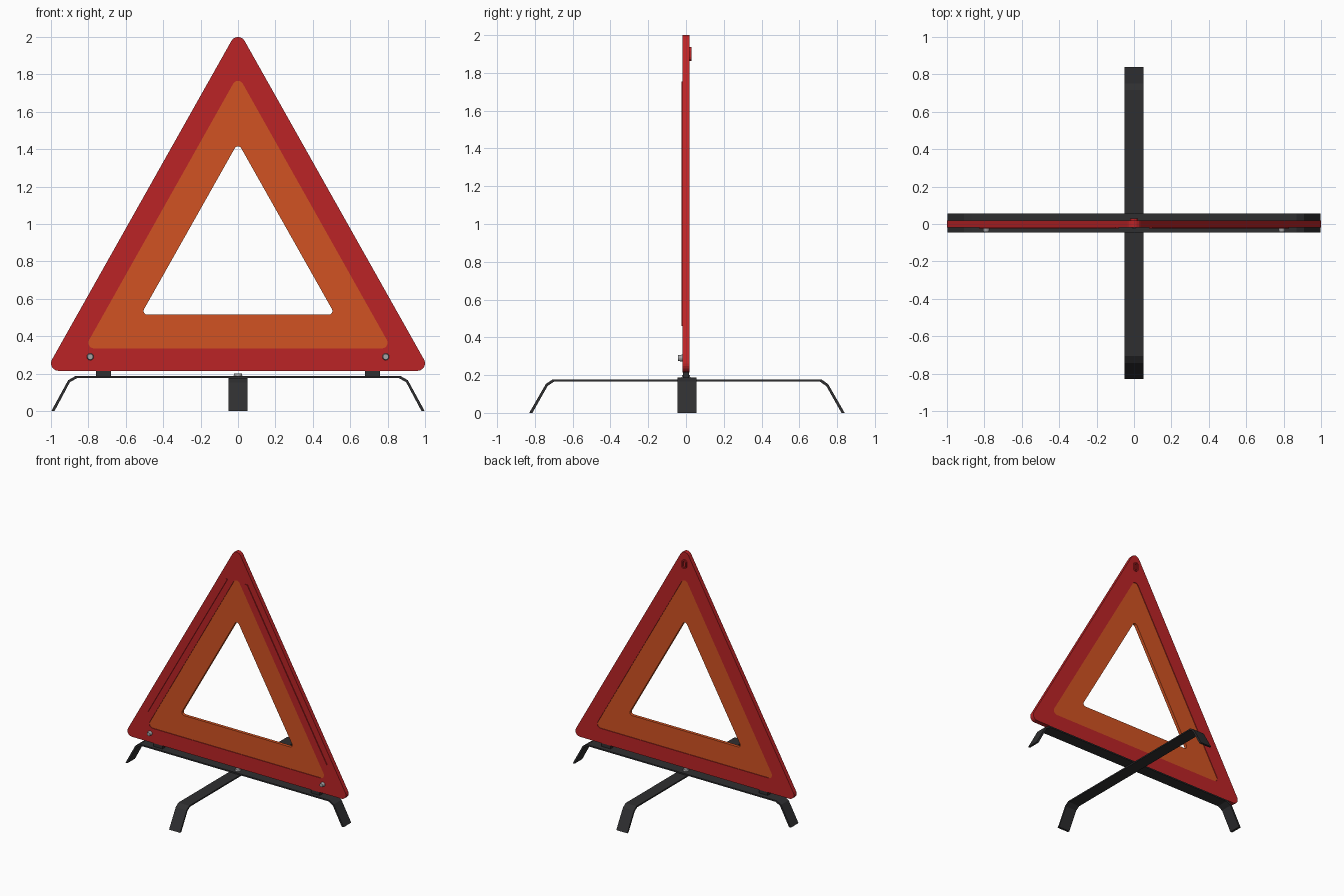
import bpy, bmesh, math
from mathutils import Matrix, Vector

cube = bpy.data.objects.get("Cube")
if cube:
    bpy.data.objects.remove(cube, do_unlink=True)


def material(name, rgb):
    m = bpy.data.materials.new(name)
    m.use_nodes = True
    m.diffuse_color = (*rgb, 1)
    m.node_tree.nodes["Principled BSDF"].inputs["Base Color"].default_value = (*rgb, 1)
    return m


RED = material("reflector red", (0.50, 0.017, 0.019))
ORANGE = material("fluorescent orange", (0.64, 0.085, 0.016))
BLACK = material("black metal", (0.028, 0.028, 0.030))
STEEL = material("rivet steel", (0.38, 0.38, 0.39))


def finish(name, bm, mat):
    bmesh.ops.recalc_face_normals(bm, faces=bm.faces)
    mesh = bpy.data.meshes.new(name)
    bm.to_mesh(mesh)
    bm.free()
    mesh.materials.append(mat)
    ob = bpy.data.objects.new(name, mesh)
    bpy.context.collection.objects.link(ob)
    return ob


def rounded_loop(centres, r, steps=6):
    """Outline of circles of radius r joined by tangents, counterclockwise in x, z."""
    pts, n = [], len(centres)
    for i, c in enumerate(centres):
        before, after = Vector(centres[i - 1]), Vector(centres[(i + 1) % n])
        d0, d1 = Vector(c) - before, after - Vector(c)
        a0 = math.atan2(-d0.x, d0.y)
        turn = (math.atan2(-d1.x, d1.y) - a0) % math.tau
        for k in range(steps + 1):
            a = a0 + turn * k / steps
            pts.append((c[0] + r * math.cos(a), c[1] + r * math.sin(a)))
    return pts


def triangle(top, bottom, half, r):
    return rounded_loop([(0, top - r), (r - half, bottom + r), (half - r, bottom + r)], r)


def ring(name, outer, inner, y0, y1, mat):
    """Flat frame between two outlines, from y0 to y1."""
    bm = bmesh.new()
    loops = [[bm.verts.new((x, y, z)) for x, z in pts]
             for pts, y in ((outer, y0), (outer, y1), (inner, y1), (inner, y0))]
    n = len(outer)
    for j in range(4):
        a, b = loops[j], loops[(j + 1) % 4]
        for i in range(n):
            k = (i + 1) % n
            bm.faces.new((a[i], a[k], b[k], b[i]))
    return finish(name, bm, mat)


def prism(name, pts, y0, y1, mat):
    """Profile in x, z extruded along y."""
    bm = bmesh.new()
    face = bm.faces.new([bm.verts.new((x, y0, z)) for x, z in pts])
    ext = bmesh.ops.extrude_face_region(bm, geom=[face])
    moved = [v for v in ext["geom"] if isinstance(v, bmesh.types.BMVert)]
    bmesh.ops.translate(bm, vec=(0, y1 - y0, 0), verts=moved)
    return finish(name, bm, mat)


def box(name, x, y, z, mat):
    return prism(name, [(x[0], z[0]), (x[1], z[0]), (x[1], z[1]), (x[0], z[1])], *y, mat)


def rivet(name, loc, r, depth, axis):
    bm = bmesh.new()
    bmesh.ops.create_cone(bm, cap_ends=True, segments=16, radius1=r, radius2=r * 0.8, depth=depth)
    turn = Matrix.Rotation(math.pi / 2, 4, "X") if axis == "y" else Matrix()
    bmesh.ops.transform(bm, matrix=Matrix.Translation(loc) @ turn, verts=bm.verts)
    return finish(name, bm, STEEL)


# Reflective panel: red border, recessed orange band, open centre
outer = triangle(2.0, 0.215, 1.0, 0.04)
seam = triangle(1.765, 0.335, 0.80, 0.03)
hole = triangle(1.415, 0.515, 0.505, 0.02)
ring("red_border", outer, seam, -0.018, 0.018, RED)
ring("orange_band", seam, hole, -0.013, 0.013, ORANGE)

# Thin raised strips on the two sloping arms, and corner rivets
for side, s in (("left", 1), ("right", -1)):
    strip = [(s * x, z) for x, z in ((0.08, 1.755), (0.10, 1.755), (0.83, 0.46), (0.81, 0.46))]
    prism(side + "_arm_strip", strip, -0.024, -0.016, RED)
    rivet(side + "_corner_rivet", (s * 0.79, -0.029, 0.29), 0.019, 0.026, "y")
    box(side + "_bracket", sorted((s * 0.68, s * 0.76)), (-0.017, 0.017), (0.18, 0.225), BLACK)

# Hanging loop on the back
spine = [(0, 1.915), (0, 1.885)]
ring("hanging_loop", rounded_loop(spine, 0.022), rounded_loop(spine, 0.011), 0.016, 0.03, RED)


# Crossed bent-strip feet
def foot_bar(name, half):
    profile = half + [(-x, z) for x, z in reversed(half)]
    under = [(x - 0.017 if z < 0.1 else x - 0.009, max(0, z - 0.011)) for x, z in half]
    profile += [(-x, z) for x, z in under] + list(reversed(under))
    return prism(name, profile, -0.05, 0.05, BLACK)


long_foot = foot_bar("long_foot_bar", [(0.998, 0), (0.908, 0.165), (0.868, 0.188)])
long_foot.location.y = 0.005
cross_foot = foot_bar("cross_foot_bar", [(0.835, 0), (0.747, 0.153), (0.712, 0.177)])
cross_foot.rotation_euler.z = math.pi / 2
cross_foot.location.y = 0.005
rivet("pivot_rivet", (0, 0, 0.191), 0.025, 0.018, "z")
